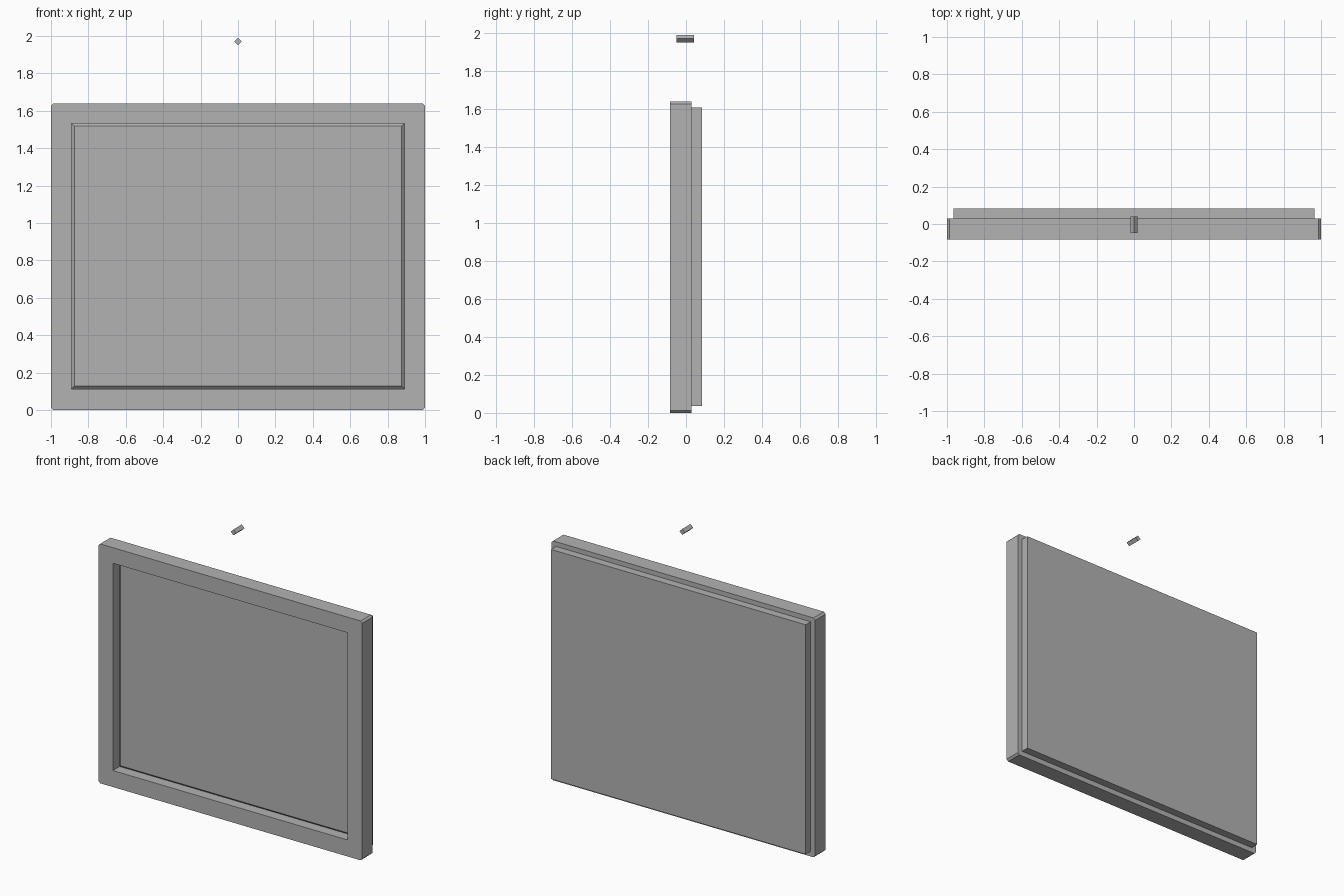
import bpy, bmesh, math

if "Cube" in bpy.data.objects:
    bpy.data.objects.remove(bpy.data.objects["Cube"])

grey = bpy.data.materials.new("plain_grey")
grey.diffuse_color = (0.45, 0.45, 0.45, 1)
grey.use_nodes = True
grey.node_tree.nodes["Principled BSDF"].inputs["Base Color"].default_value = grey.diffuse_color


def make(name, bm):
    bmesh.ops.recalc_face_normals(bm, faces=bm.faces[:])
    mesh = bpy.data.meshes.new(name)
    bm.to_mesh(mesh)
    bm.free()
    mesh.materials.append(grey)
    obj = bpy.data.objects.new(name, mesh)
    bpy.context.collection.objects.link(obj)
    return obj


def rect(w, z0, z1, cut=0.0):
    """Rectangle in the xz plane; every corner is two points, cut apart by the chamfer."""
    return [(-w + cut, z0), (w - cut, z0), (w, z0 + cut), (w, z1 - cut),
            (w - cut, z1), (-w + cut, z1), (-w, z1 - cut), (-w, z0 + cut)]


def loft(name, rings, closed=False):
    """Skin a list of (y, outline) rings; closed joins last to first, else caps the ends."""
    bm = bmesh.new()
    loops = [[bm.verts.new((x, y, z)) for x, z in pts] for y, pts in rings]
    n = len(loops[0])
    pairs = list(zip(loops, loops[1:]))
    if closed:
        pairs.append((loops[-1], loops[0]))
    else:
        bm.faces.new(loops[0])
        bm.faces.new(loops[-1])
    for a, b in pairs:
        for i in range(n):
            j = (i + 1) % n
            bm.faces.new((a[i], a[j], b[j], b[i]))
    bmesh.ops.remove_doubles(bm, verts=bm.verts[:], dist=1e-5)
    return make(name, bm)


FRONT, MID, BACK = -0.083, 0.029, 0.083

# Frame border with chamfered outer corners
outer = rect(1.0, 0.0, 1.64, 0.013)
inner = rect(0.89, 0.113, 1.533)
loft("frame", [(FRONT, outer), (MID, outer), (MID, inner), (FRONT, inner)], closed=True)

# Recessed picture panel with bevelled front edge
loft("picture_panel", [(-0.025, rect(0.875, 0.128, 1.518)),
                       (-0.010, inner), (MID, inner)])

# Backing board
board = rect(0.965, 0.035, 1.608)
loft("backing_board", [(MID, board), (BACK, board)])

# Four-sided hanging peg above the frame
peg = [(0.02 * math.cos(a * math.pi / 2), 1.97 + 0.02 * math.sin(a * math.pi / 2))
       for a in range(4)]
loft("hanging_peg", [(-0.049, peg), (0.041, peg)])
